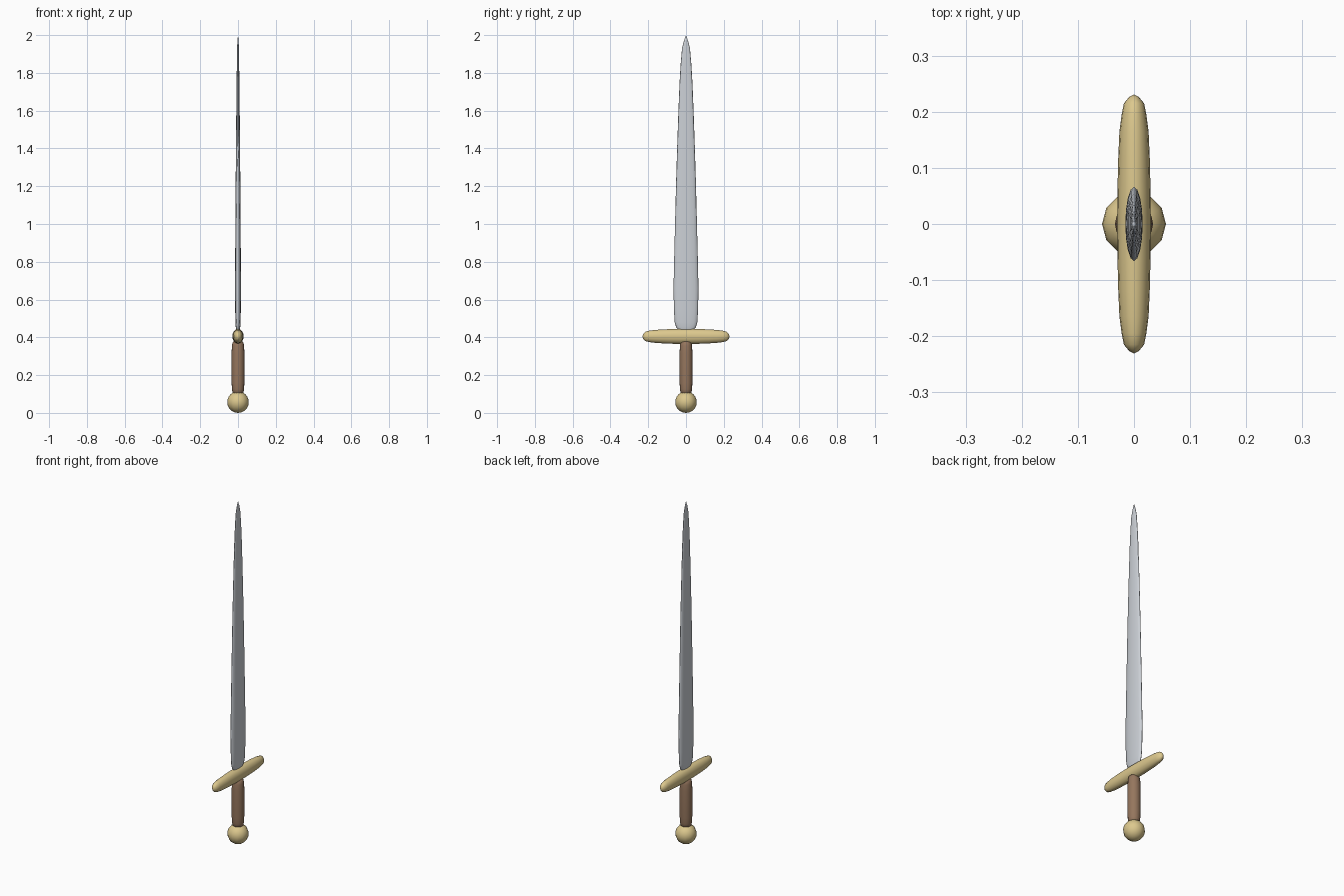
import bpy, bmesh, math
from mathutils import Matrix

if "Cube" in bpy.data.objects:
    bpy.data.objects.remove(bpy.data.objects["Cube"])


def material(name, rgb):
    m = bpy.data.materials.new(name)
    m.diffuse_color = (*rgb, 1)
    m.use_nodes = True
    m.node_tree.nodes["Principled BSDF"].inputs["Base Color"].default_value = m.diffuse_color
    return m


gold = material("gold", (0.72, 0.58, 0.27))
brown = material("brown_leather", (0.30, 0.18, 0.11))
steel = material("steel", (0.60, 0.63, 0.67))


def finish(name, bm, mat):
    bmesh.ops.recalc_face_normals(bm, faces=bm.faces)
    mesh = bpy.data.meshes.new(name)
    bm.to_mesh(mesh)
    bm.free()
    mesh.materials.append(mat)
    mesh.shade_smooth()
    ob = bpy.data.objects.new(name, mesh)
    bpy.context.collection.objects.link(ob)
    return ob


def loft(name, rings, mat, sides=16, matrix=Matrix()):
    """Skin elliptical rings (z, half width x, half width y) into a closed body."""
    bm = bmesh.new()
    loops = []
    for z, rx, ry in rings:
        loops.append([bm.verts.new((rx * math.cos(a), ry * math.sin(a), z))
                      for a in (2 * math.pi * i / sides for i in range(sides))])
    for low, high in zip(loops, loops[1:]):
        for i in range(sides):
            j = (i + 1) % sides
            bm.faces.new((low[i], low[j], high[j], high[i]))
    bm.faces.new(loops[0][::-1])
    bm.faces.new(loops[-1])
    bmesh.ops.remove_doubles(bm, verts=bm.verts, dist=0.0001)
    bm.transform(matrix)
    return finish(name, bm, mat)


# Ball pommel
bm = bmesh.new()
bmesh.ops.create_uvsphere(bm, u_segments=12, v_segments=12, radius=0.057,
                          matrix=Matrix.Translation((0, 0, 0.057)))
finish("pommel", bm, gold)

# Grip with rounded ends
loft("grip", [(0.10, 0.022, 0.022), (0.108, 0.029, 0.029), (0.125, 0.032, 0.032),
              (0.16, 0.034, 0.034), (0.32, 0.034, 0.034), (0.355, 0.032, 0.032),
              (0.372, 0.029, 0.029), (0.38, 0.022, 0.022)], brown)

# Crossguard: half profile mirrored, laid along y
half = [(0.0, 0.030, 0.040), (0.06, 0.0295, 0.0395), (0.12, 0.028, 0.037),
        (0.165, 0.026, 0.034), (0.195, 0.022, 0.030), (0.215, 0.018, 0.025),
        (0.226, 0.009, 0.014), (0.231, 0.0, 0.0)]
guard = [(-d, x, y) for d, x, y in reversed(half[1:])] + half
loft("crossguard", guard, gold, 16,
     Matrix.Translation((0, 0, 0.405)) @ Matrix.Rotation(math.pi / 2, 4, 'X'))

# Tapering blade with rounded shoulders and pointed tip
loft("blade", [(0.43, 0.007, 0.030), (0.443, 0.010, 0.044), (0.455, 0.012, 0.053),
               (0.48, 0.0135, 0.060), (0.55, 0.015, 0.064), (0.66, 0.0155, 0.066),
               (0.80, 0.015, 0.063), (1.00, 0.0138, 0.058), (1.20, 0.0125, 0.053),
               (1.40, 0.011, 0.047), (1.60, 0.009, 0.040), (1.75, 0.0075, 0.034),
               (1.85, 0.006, 0.028), (1.93, 0.005, 0.021), (1.97, 0.003, 0.011),
               (2.0, 0.0, 0.0)], steel)
